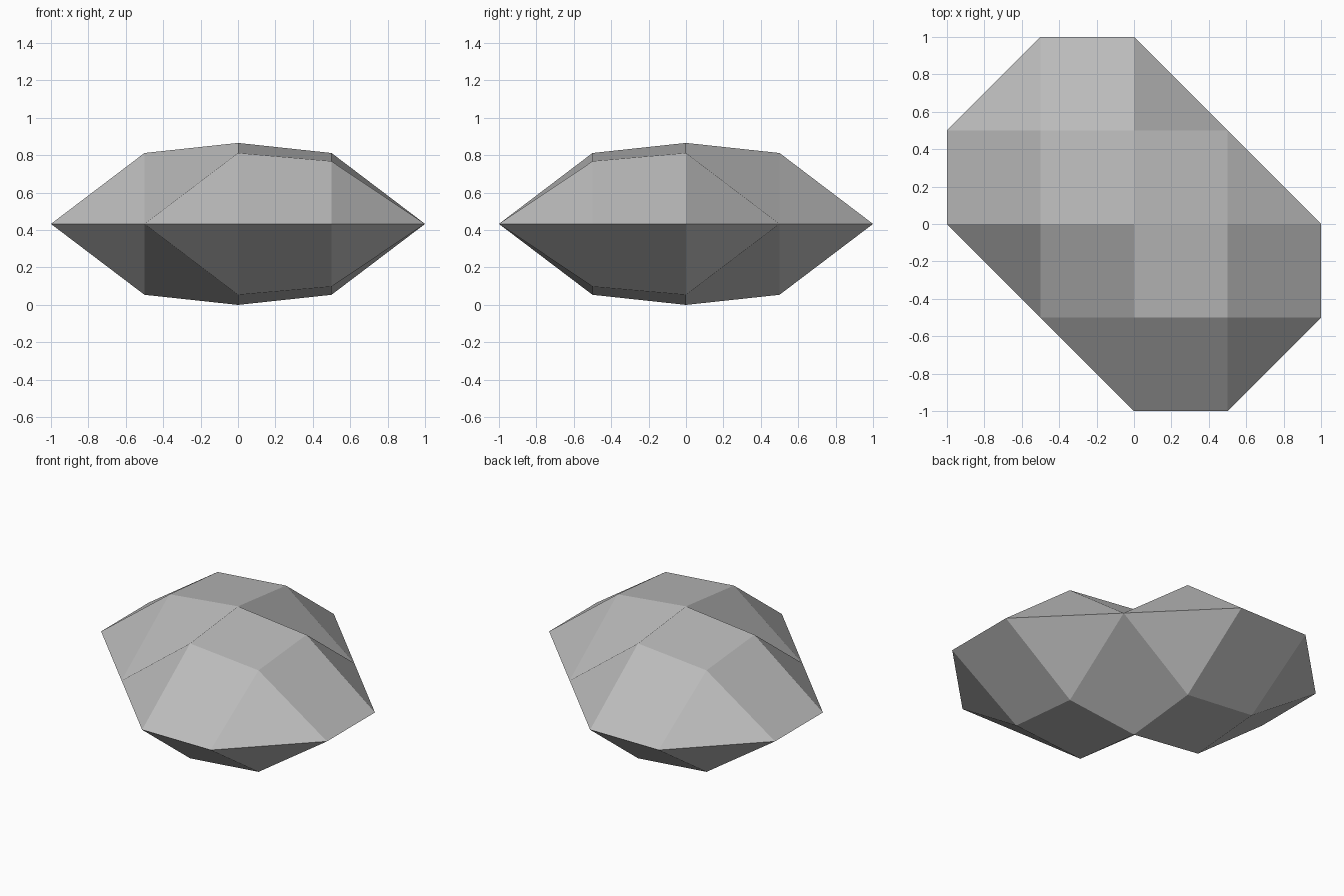
import bpy
import bmesh

cube = bpy.data.objects.get("Cube")
if cube:
    bpy.data.objects.remove(cube, do_unlink=True)

STEP = 0.5
MIDDLE = 0.433


def inside(i, j):
    # Hexagonal lattice outline with the two long tips cut off
    return max(abs(i), abs(j), abs(i + j)) <= 2 and abs(i - j) < 4


def rise(i, j):
    # Height of the dome above the girdle
    if max(abs(i), abs(j), abs(i + j)) == 2:
        return 0.0
    return {0: 0.433, 1: 0.379, 2: 0.335}[abs(i - j)]


# Stone colour
grey = bpy.data.materials.new("stone grey")
grey.use_nodes = True
colour = (0.5, 0.5, 0.5, 1)
grey.diffuse_color = colour
grey.node_tree.nodes["Principled BSDF"].inputs["Base Color"].default_value = colour

# Upper dome: one facet for each lattice cell
bm = bmesh.new()
span = range(-2, 3)
points = {(i, j): bm.verts.new((i * STEP, j * STEP, rise(i, j)))
          for i in span for j in span if inside(i, j)}
for i in span:
    for j in span:
        corners = [(i, j), (i + 1, j), (i + 1, j + 1), (i, j + 1)]
        facet = [points[c] for c in corners if c in points]
        if len(facet) > 2:
            bm.faces.new(facet)

mesh = bpy.data.meshes.new("faceted_stone")
bm.to_mesh(mesh)
bm.free()
mesh.materials.append(grey)
stone = bpy.data.objects.new("faceted_stone", mesh)
stone.location.z = MIDDLE
bpy.context.collection.objects.link(stone)

# Lower dome mirrors the upper one
mirror = stone.modifiers.new("lower_half", 'MIRROR')
mirror.use_axis = (False, False, True)
mirror.use_clip = True
